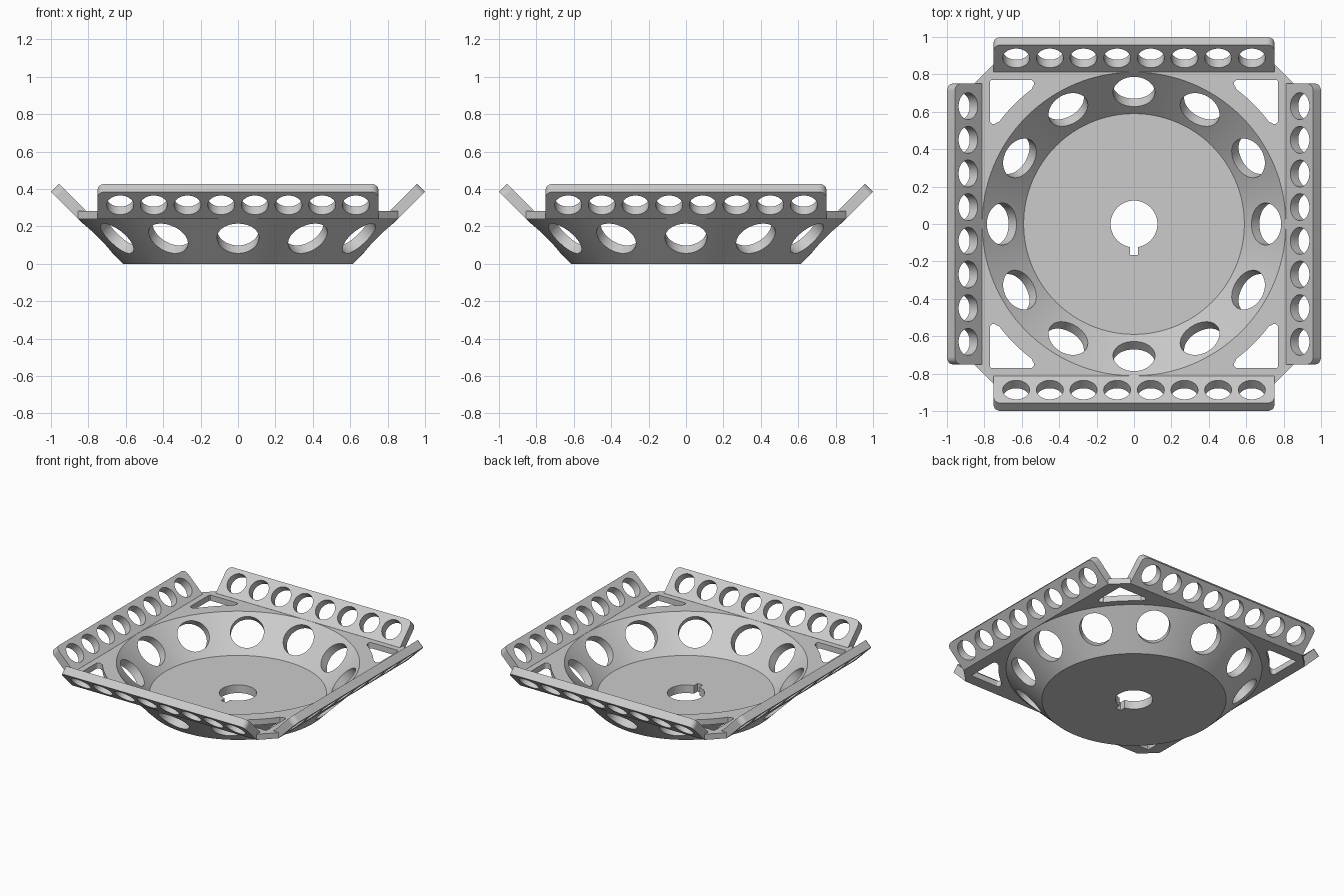
import bpy, bmesh, math
from mathutils import Matrix, Vector

if "Cube" in bpy.data.objects:
    bpy.data.objects.remove(bpy.data.objects["Cube"])

grey = bpy.data.materials.new("light grey")
grey.diffuse_color = (0.6, 0.6, 0.6, 1)
grey.use_nodes = True
grey.node_tree.nodes["Principled BSDF"].inputs["Base Color"].default_value = grey.diffuse_color

T = 0.06                       # wall thickness
PLATE_Z, PLATE_TOP = 0.24, 0.282
HALF = 0.855                   # half width of the square rim plate
SEG = 128


def to_object(bm, name):
    bmesh.ops.recalc_face_normals(bm, faces=bm.faces)
    me = bpy.data.meshes.new(name)
    bm.to_mesh(me)
    bm.free()
    me.materials.append(grey)
    ob = bpy.data.objects.new(name, me)
    bpy.context.collection.objects.link(ob)
    return ob


def prism(bm, pts, z0, z1):
    """Extrude a closed 2D outline between two heights."""
    face = bm.faces.new([bm.verts.new((x, y, z0)) for x, y in pts])
    ext = bmesh.ops.extrude_face_region(bm, geom=[face])["geom"]
    verts = [v for v in ext if isinstance(v, bmesh.types.BMVert)]
    bmesh.ops.translate(bm, verts=verts, vec=(0, 0, z1 - z0))


def cone(bm, r0, r1, z0, z1):
    bmesh.ops.create_cone(bm, cap_ends=True, segments=SEG, radius1=r0, radius2=r1,
                          depth=z1 - z0, matrix=Matrix.Translation((0, 0, (z0 + z1) / 2)))


def arc(cx, cy, r, a0, a1, n):
    return [(cx + r * math.cos(math.radians(a0 + (a1 - a0) * i / n)),
             cy + r * math.sin(math.radians(a0 + (a1 - a0) * i / n))) for i in range(n + 1)]


def boolean(ob, tool, op):
    mod = ob.modifiers.new(op, "BOOLEAN")
    mod.operation, mod.solver, mod.object = op, "EXACT", tool
    bpy.context.view_layer.objects.active = ob
    bpy.ops.object.modifier_apply(modifier=mod.name)
    bpy.data.objects.remove(tool)


def smooth(ob):
    bpy.ops.object.select_all(action="DESELECT")
    ob.select_set(True)
    bpy.context.view_layer.objects.active = ob
    bpy.ops.object.shade_smooth_by_angle(angle=math.radians(25))


# Conical bowl, solid at first
bm = bmesh.new()
cone(bm, 0.615, HALF - 0.001, 0, PLATE_Z + 0.0005)
body = to_object(bm, "bowl_and_rim")

# Square rim plate with chamfered corners
bm = bmesh.new()
c = 0.75
prism(bm, [(c, -HALF), (HALF, -c), (HALF, c), (c, HALF),
           (-c, HALF), (-HALF, c), (-HALF, -c), (-c, -HALF)], PLATE_Z, PLATE_TOP)
boolean(body, to_object(bm, "rim_plate"), "UNION")

# Hollow of the bowl
bm = bmesh.new()
cone(bm, 0.53 + T, 0.53 + 0.4, T, 0.4)
boolean(body, to_object(bm, "hollow_cutter"), "DIFFERENCE")

# Round wall holes, corner windows and keyed shaft hole
bm = bmesh.new()
for i in range(12):
    m = (Matrix.Rotation(math.radians(30 * i), 4, "Z") @ Matrix.Translation((0.729, 0, 0.156))
         @ Matrix.Rotation(math.radians(135), 4, "Y"))
    bmesh.ops.create_cone(bm, cap_ends=True, segments=64, radius1=0.112, radius2=0.112,
                          depth=0.2, matrix=m)
window = ([(0.77, 0.763), (0.763, 0.77)] + arc(0.553, 0.751, 0.019, 90, 235, 8)
          + arc(0, 0, 0.905, 53, 37, 12) + arc(0.751, 0.553, 0.019, 215, 360, 8))
for i in range(4):
    rot = Matrix.Rotation(math.radians(90 * i), 2)
    prism(bm, [tuple(rot @ Vector(p)) for p in window], 0.2, 0.35)
key = 0.022
a = math.degrees(math.asin(key / 0.125))
prism(bm, arc(0, 0, 0.125, -90 + a, 270 - a, 64) + [(-key, -0.165), (key, -0.165)], -0.1, 0.1)
boolean(body, to_object(bm, "hole_cutter"), "DIFFERENCE")
smooth(body)

# Perforated slanted strips along the four sides
r, L, W = 0.04, 0.75, 0.205
bm = bmesh.new()
prism(bm, [(-L, 0), (L, 0)] + arc(L - r, W - r, r, 0, 90, 8)
      + arc(-L + r, W - r, r, 90, 180, 8), 0, T)
strip = to_object(bm, "back_strip")
bm = bmesh.new()
for i in range(8):
    prism(bm, arc(-0.63 + 0.18 * i, 0.105, 0.072, 0, 352.5, 47), -0.1, 0.2)
boolean(strip, to_object(bm, "strip_hole_cutter"), "DIFFERENCE")
strip.data.transform(Matrix.Translation((0, HALF, PLATE_Z))
                     @ Matrix.Rotation(math.radians(45), 4, "X"))
smooth(strip)
for i, side in enumerate(("left", "front", "right"), 1):
    ob = strip.copy()
    ob.name = side + "_strip"
    ob.rotation_euler.z = math.radians(90 * i)
    bpy.context.collection.objects.link(ob)
